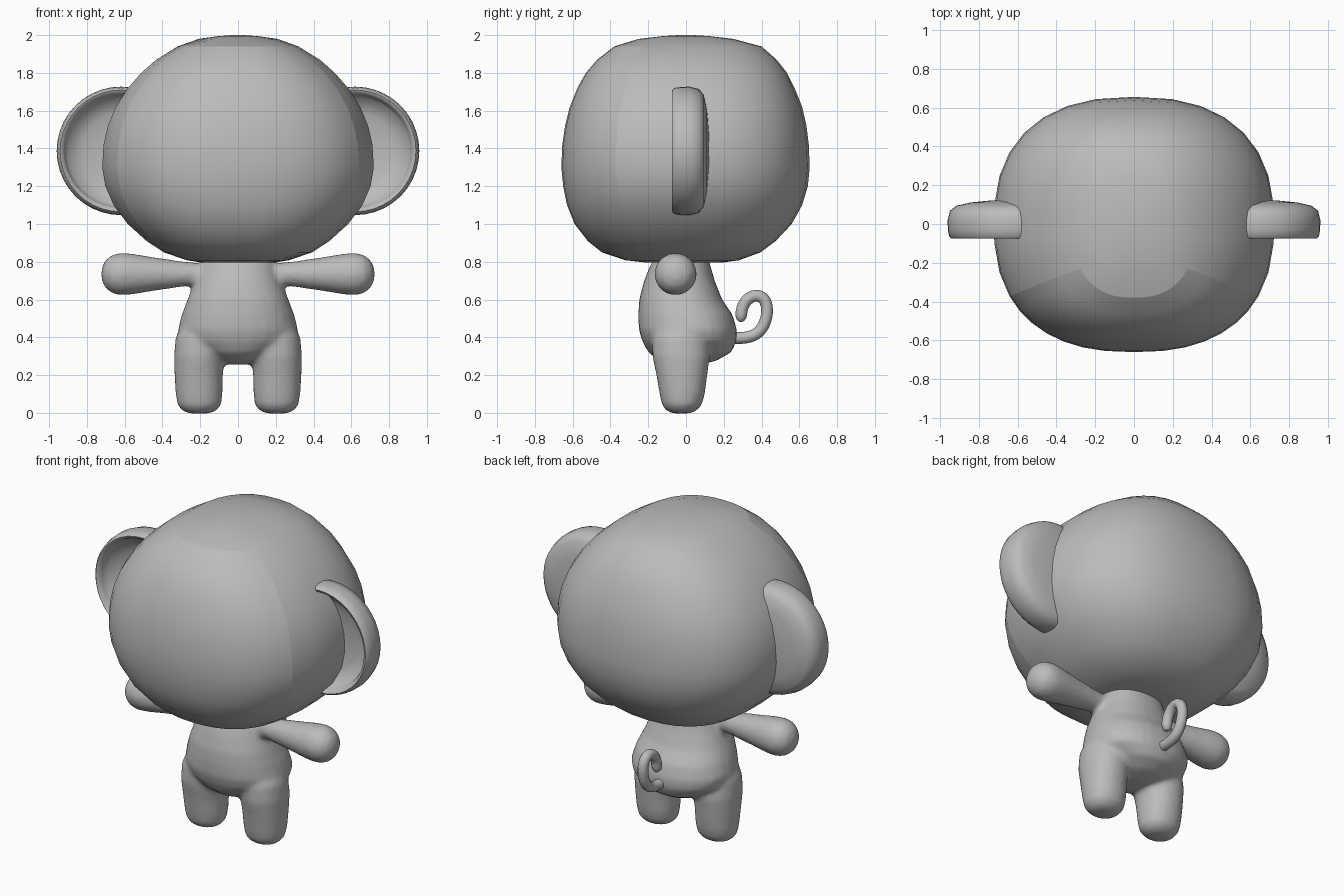
import bpy, bmesh, math
from mathutils import Vector, Matrix

if "Cube" in bpy.data.objects:
    bpy.data.objects.remove(bpy.data.objects["Cube"])

grey = bpy.data.materials.new("plain grey")
grey.diffuse_color = (0.5, 0.5, 0.5, 1)
grey.use_nodes = True
grey.node_tree.nodes["Principled BSDF"].inputs["Base Color"].default_value = grey.diffuse_color


def add_object(name, bm):
    bmesh.ops.recalc_face_normals(bm, faces=bm.faces)
    mesh = bpy.data.meshes.new(name)
    bm.to_mesh(mesh)
    bm.free()
    mesh.shade_smooth()
    mesh.materials.append(grey)
    obj = bpy.data.objects.new(name, mesh)
    bpy.context.collection.objects.link(obj)
    return obj


def oval(t, a, b, n):
    c, s = math.cos(t), math.sin(t)
    return (a * math.copysign(abs(c) ** (2 / n), c),
            b * math.copysign(abs(s) ** (2 / n), s))


def skin(bm, rings):
    """Bridge rings of points and cap both ends."""
    rows = [[bm.verts.new(p) for p in r] for r in rings]
    for r0, r1 in zip(rows, rows[1:]):
        for i in range(len(r0)):
            j = (i + 1) % len(r0)
            bm.faces.new((r0[i], r0[j], r1[j], r1[i]))
    bm.faces.new(rows[0])
    bm.faces.new(rows[-1])
    return rows


def interp(table, z):
    for p, q in zip(table, table[1:]):
        if z <= q[0]:
            return p[1] + (q[1] - p[1]) * (z - p[0]) / (q[0] - p[0])
    return table[-1][1]


# Head: stacked rounded-square rings (z, half width, front, back)
HEAD = [(0.797, .20, -.22, .20), (0.808, .27, -.32, .28), (0.85, .395, -.445, .395),
        (0.91, .485, -.52, .475), (1.0, .585, -.59, .56), (1.1, .66, -.63, .615),
        (1.2, .705, -.65, .645), (1.3, .722, -.66, .655), (1.42, .715, -.655, .65),
        (1.52, .692, -.64, .638), (1.62, .65, -.615, .615), (1.72, .585, -.575, .575),
        (1.8, .515, -.53, .535), (1.87, .435, -.47, .48), (1.94, .32, -.38, .40),
        (1.98, .21, -.25, .25), (1.995, .10, -.12, .12), (2.0, .03, -.04, .04)]
SEAM = [(.79, -.22), (.85, -.25), (1.0, -.31), (1.2, -.365), (1.35, -.375),
        (1.55, -.36), (1.7, -.33), (1.85, -.28), (1.94, -.23), (2.0, -.2)]
FRONT, BACK, N = 14, 20, 2.42
rings = []
for z, a, f, b in HEAD:
    # angle at which the ring crosses the edge of the face area
    k = min(.85, interp(SEAM, z) / f)
    t0 = math.asin(k ** (N / 2))
    cut = [-math.pi + t0 + (math.pi - 2 * t0) * i / FRONT for i in range(FRONT)]
    cut += [-t0 + (math.pi + 2 * t0) * i / BACK for i in range(BACK)]
    ring = []
    for t in cut:
        x, y = oval(t, a, 1, N)
        ring.append((x, y * (b if y > 0 else -f), z))
    rings.append(ring)
bm = bmesh.new()
rows = skin(bm, rings)
top = [r[0] for r in HEAD].index(1.94)
seam = []
for c in (0, FRONT):
    seam += [bm.edges.get((rows[i][c], rows[i + 1][c])) for i in range(top)]
seam += [bm.edges.get((rows[top][i], rows[top][i + 1])) for i in range(FRONT)]
bmesh.ops.split_edges(bm, edges=seam)
add_object("head", bm)

# Body: torso, legs and arms blended into one soft skin
bm = bmesh.new()


def column(table, n=2.2, seg=28):
    """Upright rings from (z, x, y, half width, half depth)."""
    skin(bm, [[(cx + p, cy + q, z) for p, q in
               (oval(2 * math.pi * i / seg, a, b, n) for i in range(seg))]
              for z, cx, cy, a, b in table])


column([(.255, 0, 0, .05, .07), (.275, 0, .01, .13, .15), (.32, 0, .02, .21, .22),
        (.38, 0, .018, .30, .25), (.44, 0, .01, .318, .26), (.52, 0, -.003, .298, .25),
        (.6, 0, -.028, .268, .22), (.7, 0, -.035, .228, .187), (.78, 0, -.03, .20, .16),
        (.87, 0, -.02, .16, .12)])
for s in (-1, 1):
    column([(-.003, s * .205, -.025, .05, .04), (.008, s * .205, -.025, .085, .075),
            (.04, s * .205, -.022, .115, .105), (.1, s * .206, -.02, .124, .12),
            (.2, s * .208, -.022, .128, .135), (.3, s * .205, -.026, .134, .152),
            (.4, s * .19, -.03, .14, .15), (.5, s * .16, -.03, .12, .12)], 2.15)
    arm = [(.10, .06), (.22, .06), (.30, .068), (.45, .09), (.56, .108), (.62, .113),
           (.67, .101), (.705, .07), (.722, .03)]
    skin(bm, [[(s * x, -.055 + r * math.cos(2 * math.pi * i / 24),
                .735 + r * math.sin(2 * math.pi * i / 24)) for i in range(24)]
              for x, r in arm])
body = add_object("body", bm)
rm = body.modifiers.new("blend", 'REMESH')
rm.mode, rm.voxel_size, rm.use_smooth_shade = 'VOXEL', .015, True
sm = body.modifiers.new("soften", 'SMOOTH')
sm.factor, sm.iterations = .5, 7

# Ears: dished discs turned about the y axis, cut flat inside the head
EAR = [(.003, .125), (.12, .121), (.22, .111), (.295, .094), (.328, .068), (.34, .02),
       (.339, -.03), (.333, -.062), (.322, -.074), (.308, -.068), (.298, -.045),
       (.285, .0), (.2, .03), (.1, .04), (.003, .043)]
for s, side in ((-1, "left"), (1, "right")):
    bm = bmesh.new()
    skin(bm, [[(s * (.62 + r * math.cos(2 * math.pi * i / 40)), y,
                1.387 + r * math.sin(2 * math.pi * i / 40)) for i in range(40)]
              for r, y in EAR])
    cut = bmesh.ops.bisect_plane(bm, geom=bm.verts[:] + bm.edges[:] + bm.faces[:],
                                 plane_co=(s * .575, 0, 0), plane_no=(-s, 0, 0),
                                 clear_outer=True)
    bmesh.ops.holes_fill(bm, edges=[e for e in bm.edges if e.is_boundary])
    ear = add_object(side + "_ear", bm)
    ear.data.set_sharp_from_angle(angle=math.radians(60))

# Tail: curled tube
PATH = [(.18, .40), (.27, .395), (.33, .395), (.40, .43), (.435, .52), (.425, .60),
        (.375, .63), (.315, .60), (.29, .54), (.292, .495), (.293, .482)]
curve = bpy.data.curves.new("tail", 'CURVE')
curve.dimensions, curve.bevel_depth, curve.bevel_resolution = '3D', .031, 4
curve.use_fill_caps = True
spline = curve.splines.new('NURBS')
spline.points.add(len(PATH) - 1)
for i, (p, (y, z)) in enumerate(zip(spline.points, PATH)):
    p.co = (0, y, z, 1)
    p.radius = .3 if i == len(PATH) - 1 else 1
spline.use_endpoint_u, spline.order_u, spline.resolution_u = True, 4, 5
curve.materials.append(grey)
bpy.context.collection.objects.link(bpy.data.objects.new("tail", curve))
